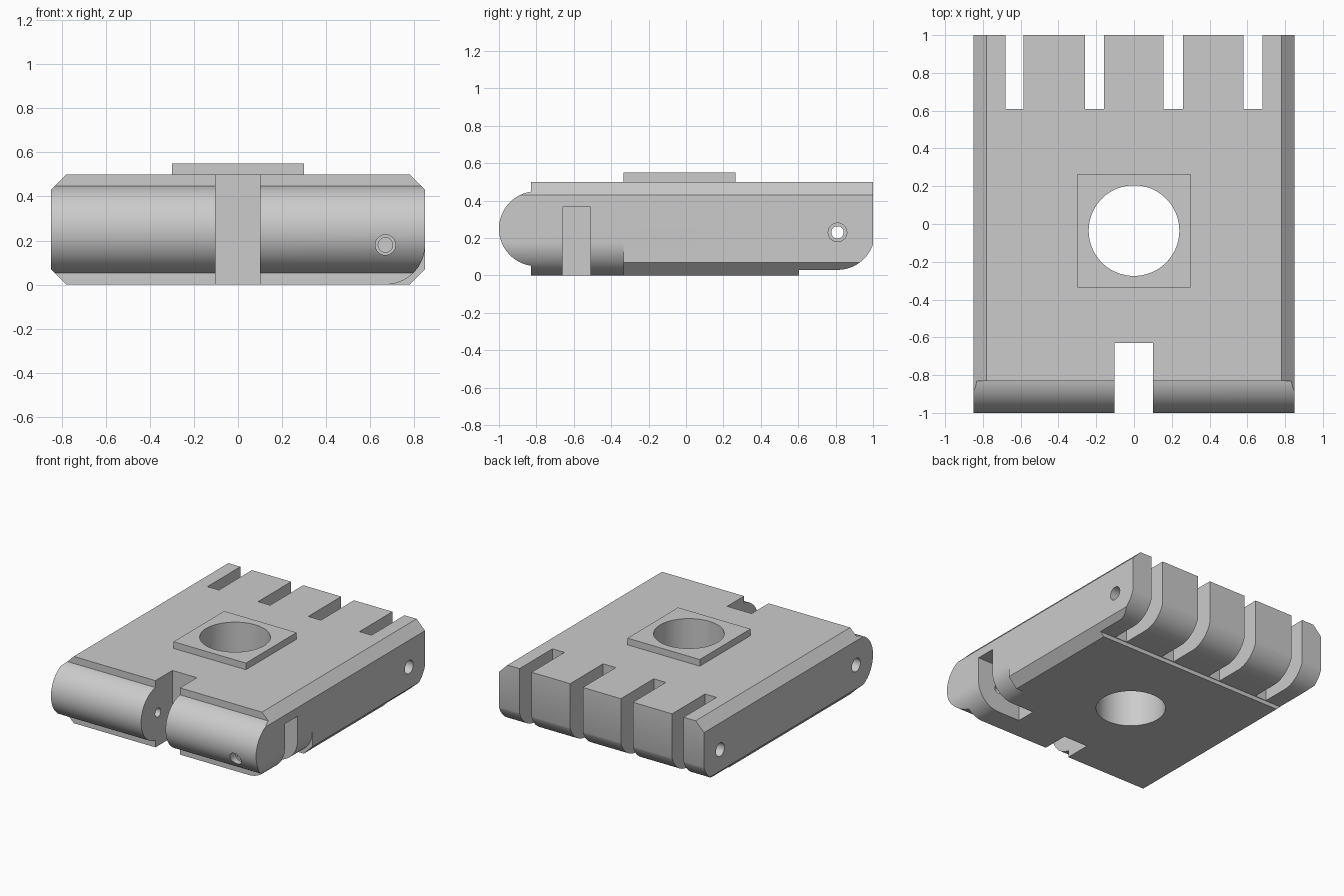
import bpy, bmesh, math

if "Cube" in bpy.data.objects:
    bpy.data.objects.remove(bpy.data.objects["Cube"])

grey = bpy.data.materials.new("plain_grey")
grey.use_nodes = True
grey.diffuse_color = (0.6, 0.6, 0.6, 1)
grey.node_tree.nodes["Principled BSDF"].inputs["Base Color"].default_value = (0.6, 0.6, 0.6, 1)


def arc(cx, cy, r, start, end, n):
    """Points along an arc, angles in degrees."""
    steps = [math.radians(start + (end - start) * i / n) for i in range(n + 1)]
    return [(cx + r * math.cos(a), cy + r * math.sin(a)) for a in steps]


def prism(name, points, axis, lo, hi):
    """Extrude a 2D outline along one axis."""
    place = {"x": lambda p, a: (a, p[0], p[1]),
             "y": lambda p, a: (p[0], a, p[1]),
             "z": lambda p, a: (p[0], p[1], a)}[axis]
    bm = bmesh.new()
    bottom = [bm.verts.new(place(p, lo)) for p in points]
    top = [bm.verts.new(place(p, hi)) for p in points]
    bm.faces.new(bottom)
    bm.faces.new(top)
    for i in range(len(points)):
        j = (i + 1) % len(points)
        bm.faces.new((bottom[i], bottom[j], top[j], top[i]))
    bmesh.ops.recalc_face_normals(bm, faces=bm.faces)
    mesh = bpy.data.meshes.new(name)
    bm.to_mesh(mesh)
    bm.free()
    mesh.materials.append(grey)
    ob = bpy.data.objects.new(name, mesh)
    bpy.context.collection.objects.link(ob)
    return ob


def box(name, x0, x1, y0, y1, z0, z1):
    return prism(name, [(x0, y0), (x1, y0), (x1, y1), (x0, y1)], "z", z0, z1)


def rod(name, axis, c, r, lo, hi, n=32):
    return prism(name, arc(c[0], c[1], r, 0, 360 - 360 / n, n - 1), axis, lo, hi)


def combine(target, tool, operation="DIFFERENCE"):
    """Apply a boolean and discard the tool."""
    tool.hide_render = True
    mod = target.modifiers.new("shape", "BOOLEAN")
    mod.operation, mod.object, mod.solver = operation, tool, "EXACT"
    bpy.context.view_layer.objects.active = target
    bpy.ops.object.modifier_apply(modifier=mod.name)
    bpy.data.objects.remove(tool)


# Body side outline: rounded nose, stepped underside, rounded rear heel
outline = [(1, 0.5), (-0.83, 0.5)]
outline += arc(-0.8, 0.25, 0.2, 98.6, 261.4, 40)
outline += [(-0.83, 0), (0.605, 0), (0.605, 0.03)]
outline += arc(0.81, 0.23, 0.2, -90, -18.2, 20)
body = prism("hinge_body", outline, "x", -0.95, 0.95)

# Chamfered long edges
w, c = 0.85, 0.07
octagon = [(-w + c, 0), (w - c, 0), (w, c), (w, 0.5 - c),
           (w - c, 0.5), (-w + c, 0.5), (-w, 0.5 - c), (-w, c)]
combine(body, prism("chamfer_envelope", octagon, "y", -1.2, 1.2), "INTERSECT")

# Raised square pad with a wide round hole through everything
combine(body, box("top_pad", -0.3, 0.3, -0.335, 0.265, 0.4, 0.55), "UNION")
combine(body, rod("centre_hole", "z", (0, -0.035), 0.24, -0.1, 0.7, 64))

# Rounded lower corner beside the front notch
corner = arc(0.67, 0.18, 0.18, -90, 0, 20) + [(1, 0.18), (1, -0.1), (0.67, -0.1)]
combine(body, prism("corner_round", corner, "y", -1.2, -0.335))
combine(body, box("side_notch", 0.485, 1, -0.66, -0.51, -0.1, 0.365))

# Front slot and rear slots
combine(body, box("front_slot", -0.103, 0.1, -1.2, -0.63, -0.1, 0.7))
for x0, x1 in ((-0.68, -0.585), (-0.26, -0.16), (0.155, 0.26), (0.58, 0.68)):
    combine(body, box("rear_slot", x0, x1, 0.61, 1.2, -0.1, 0.7))

# Pin holes with wider mouths
combine(body, rod("rear_pin_hole", "x", (0.81, 0.23), 0.033, -1, 1))
for x0, x1 in ((-1, -0.77), (0.77, 1)):
    combine(body, rod("rear_pin_mouth", "x", (0.81, 0.23), 0.05, x0, x1))
combine(body, rod("front_pin_hole", "x", (-0.8, 0.25), 0.033, -1, 0.5))
combine(body, rod("front_pin_mouth", "x", (-0.8, 0.25), 0.05, -1, -0.77))
combine(body, rod("screw_hole", "y", (0.67, 0.18), 0.033, -1.2, -0.6))
combine(body, rod("screw_mouth", "y", (0.67, 0.18), 0.046, -1.2, -0.92))

# Smooth curves, keep corners crisp
bpy.ops.object.select_all(action="DESELECT")
body.select_set(True)
bpy.context.view_layer.objects.active = body
bpy.ops.object.shade_smooth_by_angle(angle=math.radians(25))
